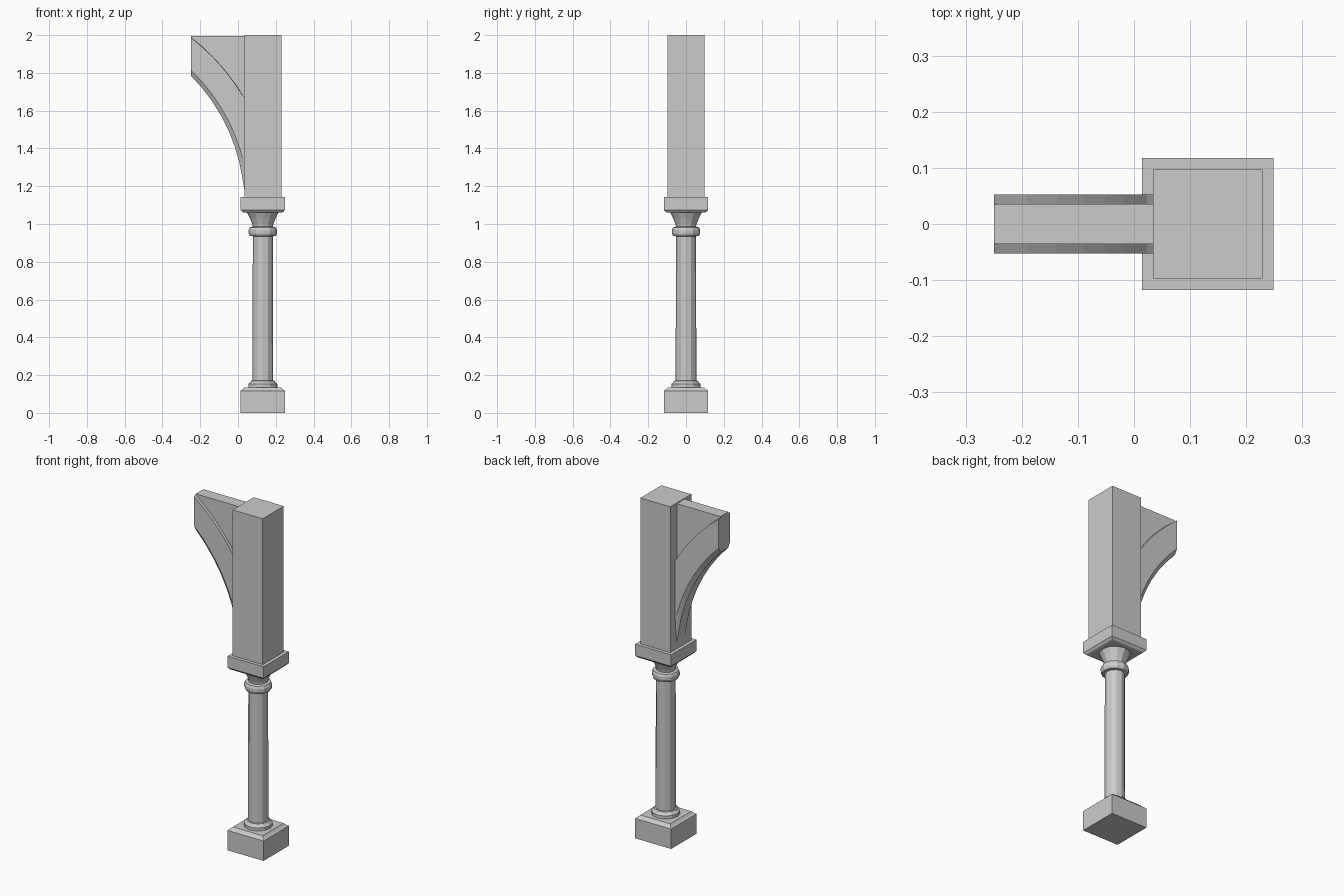
import bpy, bmesh, math

if "Cube" in bpy.data.objects:
    bpy.data.objects.remove(bpy.data.objects["Cube"])

CX = 0.1315  # column axis


def loft(name, rings):
    """Join equal-length closed rings of points into a capped solid."""
    bm = bmesh.new()
    vs = [[bm.verts.new(p) for p in ring] for ring in rings]
    n = len(vs[0])
    for a, b in zip(vs, vs[1:]):
        for i in range(n):
            j = (i + 1) % n
            bm.faces.new((a[i], a[j], b[j], b[i]))
    bm.faces.new(vs[0][::-1])
    bm.faces.new(vs[-1])
    bmesh.ops.recalc_face_normals(bm, faces=bm.faces)
    me = bpy.data.meshes.new(name)
    bm.to_mesh(me)
    bm.free()
    ob = bpy.data.objects.new(name, me)
    bpy.context.collection.objects.link(ob)
    return ob


def turned(name, profile, sides=12):
    """Faceted turning from (half width, z) pairs; sides=4 gives square blocks."""
    k = math.sqrt(2) if sides == 4 else 1
    off = math.pi / 4 if sides == 4 else 0
    return loft(name, [[(CX + k * r * math.cos(off + math.tau * i / sides),
                         k * r * math.sin(off + math.tau * i / sides), z)
                        for i in range(sides)] for r, z in profile])


# Square plinth with stepped top
turned("plinth", [(0.1175, 0), (0.1175, 0.117), (0.107, 0.124),
                  (0.0975, 0.135)], 4)

# Round base moulding, shaft, neck ring and flared capital
turned("base_moulding", [(0.077, 0.13), (0.077, 0.153), (0.066, 0.163),
                         (0.062, 0.17), (0.054, 0.172)])
turned("shaft", [(0.055, 0.16), (0.053, 0.95)])
turned("neck_ring", [(0.055, 0.935), (0.069, 0.937), (0.075, 0.951),
                     (0.075, 0.968), (0.069, 0.982), (0.052, 0.986)])
turned("capital", [(0.052, 0.98), (0.056, 1.0), (0.068, 1.03), (0.084, 1.062)])

# Square abacus and upper post
turned("abacus", [(0.0975, 1.06), (0.107, 1.063), (0.1175, 1.075),
                  (0.1175, 1.142)], 4)
turned("upper_post", [(0.0975, 1.14), (0.0975, 2.0)], 4)

# Arched bracket: thin web above a wider chamfered rib
R = 0.968
AX, AZ, TOP = 0.034 - R, 1.1, 1.995


def arc_z(radius, x):
    return AZ + math.sqrt(max(0, radius ** 2 - (x - AX) ** 2))


rings = []
STEPS = 8
for s in range(STEPS + 1):
    a = 0.057 + (0.786 - 0.057) * s / STEPS
    x = AX + R * math.cos(a)
    low = AZ + R * math.sin(a)
    mid = arc_z(0.99, x)
    high = min(arc_z(1.12, x), TOP - 0.004)
    half = [(0.036, low), (0.053, mid), (0.053, high), (0.036, high + 0.002),
            (0.036, TOP)]
    section = half + [(-y, z) for y, z in reversed(half)]
    x = 0.038 if s == 0 else x
    rings.append([(x, y, z) for y, z in section])
loft("arched_bracket", rings)
